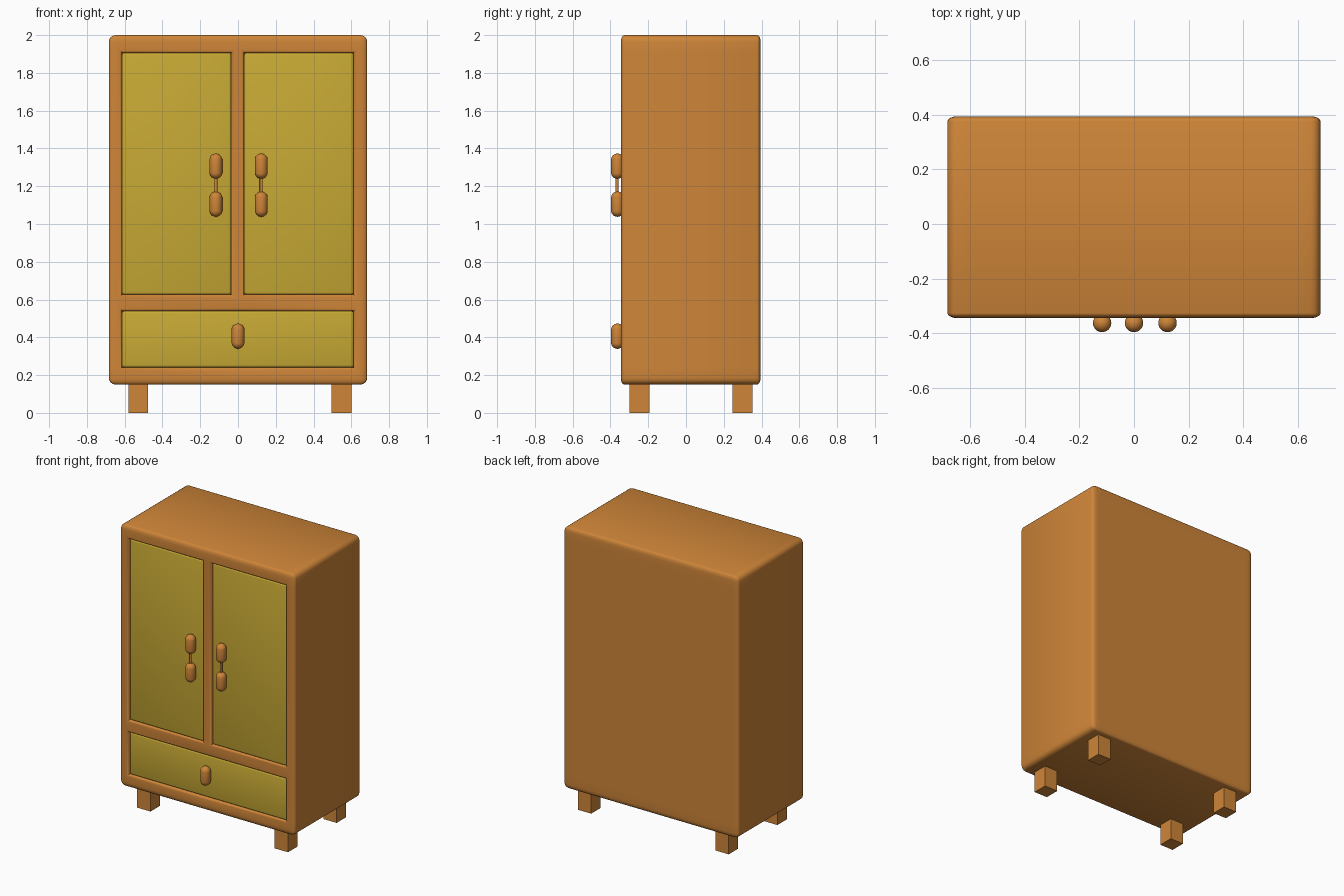
import bpy, bmesh
from mathutils import Matrix, Vector

if "Cube" in bpy.data.objects:
    bpy.data.objects.remove(bpy.data.objects["Cube"])


def material(name, rgb):
    m = bpy.data.materials.new(name)
    m.diffuse_color = (*rgb, 1)
    m.use_nodes = True
    m.node_tree.nodes["Principled BSDF"].inputs["Base Color"].default_value = m.diffuse_color
    return m


WOOD = material("orange_wood", (0.62, 0.235, 0.04))
PANEL = material("yellow_panel", (0.58, 0.40, 0.035))


def finish(bm, name, mat, smooth=True):
    bmesh.ops.recalc_face_normals(bm, faces=bm.faces)
    me = bpy.data.meshes.new(name)
    bm.to_mesh(me)
    bm.free()
    me.materials.append(mat)
    ob = bpy.data.objects.new(name, me)
    bpy.context.collection.objects.link(ob)
    if smooth:
        bpy.ops.object.select_all(action='DESELECT')
        ob.select_set(True)
        bpy.context.view_layer.objects.active = ob
        bpy.ops.object.shade_smooth_by_angle(angle=0.7)
    return ob


def box_bm(lo, hi):
    lo, hi = Vector(lo), Vector(hi)
    bm = bmesh.new()
    bmesh.ops.create_cube(bm, size=1, matrix=Matrix.Translation((lo + hi) / 2)
                          @ Matrix.Diagonal((*(hi - lo), 1)))
    return bm


# openings on the front: x0, x1, z0, z1
OPENINGS = {
    "left_door": (-0.615, -0.035, 0.625, 1.907),
    "right_door": (0.032, 0.613, 0.625, 1.907),
    "drawer_front": (-0.615, 0.613, 0.24, 0.54),
}
X, Y0, Y1, Z0, Z1 = 0.684, -0.345, 0.395, 0.15, 2.0

# cabinet body: box split along the frame lines, openings sunk in, edges rounded
bm = box_bm((-X, Y0, Z0), (X, Y1, Z1))
cuts = [((x, 0, 0), (1, 0, 0)) for x in (-0.615, -0.035, 0.032, 0.613)]
cuts += [((0, 0, z), (0, 0, 1)) for z in (0.24, 0.54, 0.625, 1.907)]
for co, no in cuts:
    bmesh.ops.bisect_plane(bm, geom=bm.verts[:] + bm.edges[:] + bm.faces[:],
                           plane_co=co, plane_no=no)
bm.normal_update()


def in_opening(f):
    c = f.calc_center_median()
    return f.normal.y < -0.9 and any(a < c.x < b and d < c.z < e
                                     for a, b, d, e in OPENINGS.values())


sunk = [f for f in bm.faces if in_opening(f)]
rim = {e for f in sunk for e in f.edges if not all(g in sunk for g in e.link_faces)}
rim_points = [(e.verts[0].co.copy(), e.verts[1].co.copy()) for e in rim]
bmesh.ops.inset_region(bm, faces=sunk, thickness=0.002, depth=-0.04,
                       use_boundary=True, use_even_offset=True)


def is_rim(e):
    a, b = (v.co for v in e.verts)
    return any(((a - p).length < 1e-4 and (b - q).length < 1e-4) or
               ((a - q).length < 1e-4 and (b - p).length < 1e-4) for p, q in rim_points)


bmesh.ops.bevel(bm, geom=[e for e in bm.edges if is_rim(e)], offset=0.013,
                segments=3, profile=0.5, affect='EDGES')


def on_outer(e):
    mid = (e.verts[0].co + e.verts[1].co) / 2
    return (abs(abs(mid.x) - X) < 1e-4) + (min(abs(mid.y - Y0), abs(mid.y - Y1)) < 1e-4) \
        + (min(abs(mid.z - Z0), abs(mid.z - Z1)) < 1e-4) >= 2


# edge rounding is shallower front to back, so bevel in a stretched space
outer = [e for e in bm.edges if on_outer(e)]
bmesh.ops.scale(bm, vec=(1, 2, 1), verts=bm.verts)
bmesh.ops.bevel(bm, geom=outer, offset=0.036, segments=4, profile=0.5, affect='EDGES')
bmesh.ops.scale(bm, vec=(1, 0.5, 1), verts=bm.verts)
finish(bm, "cabinet_body", WOOD)

# door and drawer panels
for name, (a, b, c, d) in OPENINGS.items():
    bm = box_bm((a + 0.001, -0.335, c + 0.001), (b - 0.001, -0.295, d - 0.001))
    bmesh.ops.bevel(bm, geom=bm.edges[:], offset=0.012, segments=3, profile=0.5,
                    affect='EDGES')
    finish(bm, name, PANEL)


# capsule knobs
def knob(name, x, z, r=0.034, half=0.067):
    bm = bmesh.new()
    bmesh.ops.create_uvsphere(bm, u_segments=24, v_segments=13, radius=r)
    for v in bm.verts:
        v.co.z += (half - r) * (1 if v.co.z > 0 else -1)
    bmesh.ops.translate(bm, vec=(x, -0.363, z), verts=bm.verts)
    finish(bm, name, WOOD)


for side, x in (("left", -0.117), ("right", 0.123)):
    knob(side + "_upper_grip", x, 1.306)
    knob(side + "_lower_grip", x, 1.105)
    # thin rod joining the two grips
    bm = bmesh.new()
    bmesh.ops.create_cone(bm, cap_ends=True, segments=16, radius1=0.008, radius2=0.008,
                          depth=0.2, matrix=Matrix.Translation((x, -0.365, 1.205)))
    finish(bm, side + "_handle_rod", WOOD)
knob("drawer_knob", 0.0, 0.406)

# square feet
for side, x in (("left", -0.528), ("right", 0.548)):
    for end, y in (("front", -0.245), ("back", 0.298)):
        finish(box_bm((x - 0.052, y - 0.053, 0), (x + 0.052, y + 0.053, 0.18)),
               f"{end}_{side}_foot", WOOD, smooth=False)
